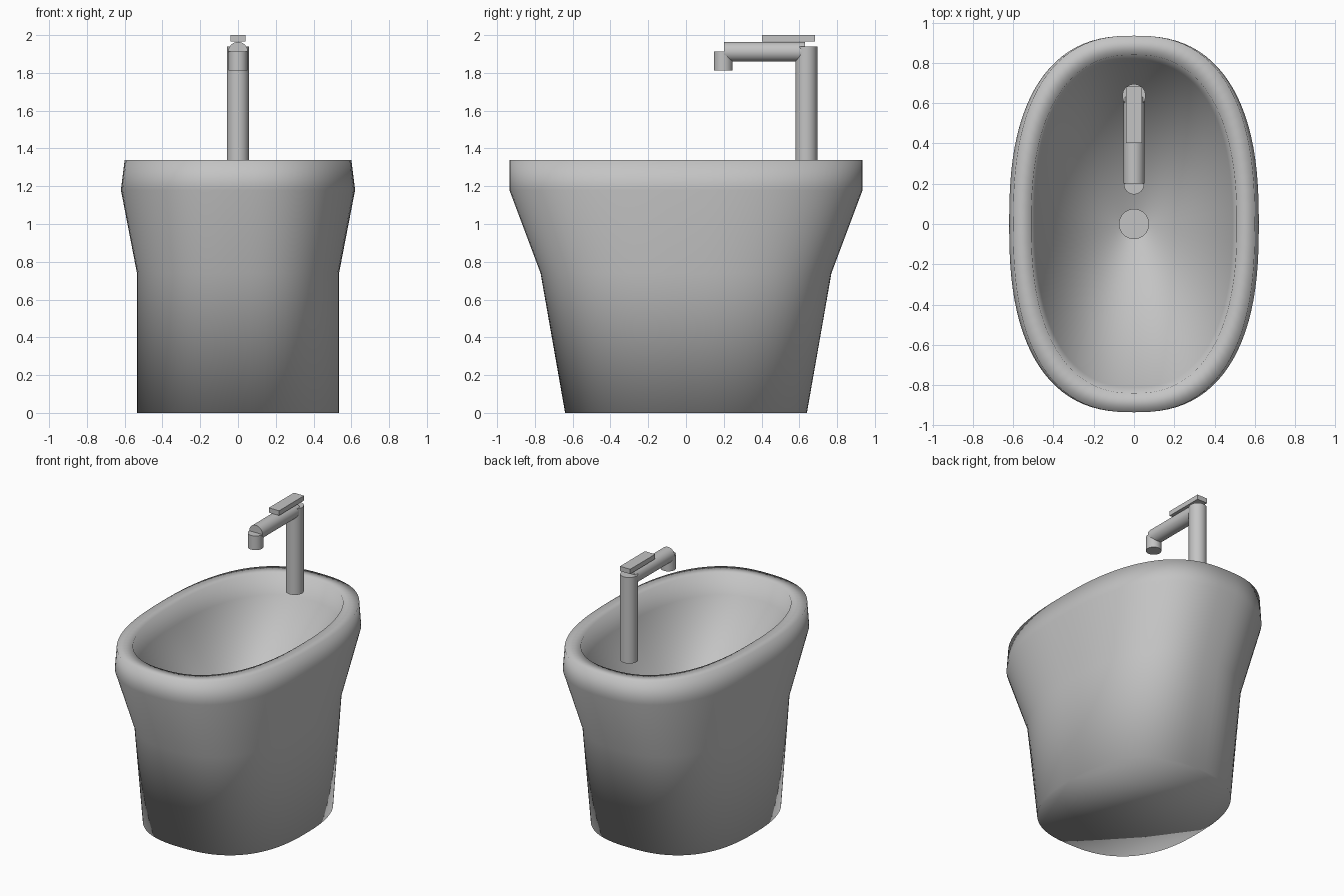
import bpy, bmesh, math
from mathutils import Matrix

if "Cube" in bpy.data.objects:
    bpy.data.objects.remove(bpy.data.objects["Cube"])

grey = bpy.data.materials.new("light grey ceramic")
grey.diffuse_color = (0.55, 0.55, 0.55, 1)
grey.use_nodes = True
grey.node_tree.nodes["Principled BSDF"].inputs["Base Color"].default_value = grey.diffuse_color


def finish(name, bm, smooth=True, angle=None):
    bmesh.ops.recalc_face_normals(bm, faces=bm.faces[:])
    mesh = bpy.data.meshes.new(name)
    for f in bm.faces:
        f.smooth = smooth
    bm.to_mesh(mesh)
    bm.free()
    mesh.materials.append(grey)
    ob = bpy.data.objects.new(name, mesh)
    bpy.context.collection.objects.link(ob)
    if angle:
        bpy.ops.object.select_all(action='DESELECT')
        ob.select_set(True)
        bpy.context.view_layer.objects.active = ob
        bpy.ops.object.shade_smooth_by_angle(angle=math.radians(angle))
    return ob


def cylinder(name, r, length, center, along_y=False):
    bm = bmesh.new()
    m = Matrix.Translation(center)
    if along_y:
        m = m @ Matrix.Rotation(math.pi / 2, 4, 'X')
    bmesh.ops.create_cone(bm, cap_ends=True, segments=32, radius1=r, radius2=r,
                          depth=length, matrix=m)
    return finish(name, bm, angle=35)


def oval(bm, a, b, z, p, n=96):
    """Ring of vertices on a superellipse with half sizes a, b."""
    ring = []
    for i in range(n):
        t = 2 * math.pi * i / n
        c, s = math.cos(t), math.sin(t)
        ring.append(bm.verts.new((a * math.copysign(abs(c) ** (2 / p), c),
                                  b * math.copysign(abs(s) ** (2 / p), s), z)))
    return ring


# Oval basin: outer wall, thick rim and funnel bowl as one smooth loft
profile = [
    (0.535, 0.64, 0.0, 2.5),
    (0.535, 0.77, 0.74, 2.5),
    (0.62, 0.935, 1.18, 2.5),
    (0.60, 0.935, 1.34, 2.5),
    (0.51, 0.84, 1.34, 2.4),
    (0.49, 0.81, 1.20, 2.4),
    (0.075, 0.075, 0.60, 2.0),
]
bm = bmesh.new()
rings = [oval(bm, *row) for row in profile]
for lo, hi in zip(rings, rings[1:]):
    n = len(lo)
    for i in range(n):
        j = (i + 1) % n
        bm.faces.new((lo[i], lo[j], hi[j], hi[i]))
bm.faces.new(rings[0][::-1])
bm.faces.new(rings[-1])
finish("basin", bm)

# Drain plug at the bottom of the bowl
cylinder("drain", 0.075, 0.01, (0, 0, 0.605))

# Tap: post, spout and nozzle
cylinder("tap_post", 0.058, 0.61, (0, 0.637, 1.635))
cylinder("tap_spout", 0.052, 0.43, (0, 0.415, 1.912), along_y=True)
cylinder("tap_nozzle", 0.05, 0.10, (0, 0.197, 1.862))

# Flat lever on top
bm = bmesh.new()
bmesh.ops.create_cube(bm, size=1, matrix=Matrix.Translation((0, 0.543, 1.983))
                      @ Matrix.Diagonal((0.08, 0.28, 0.034, 1)))
finish("tap_lever", bm, smooth=False)
